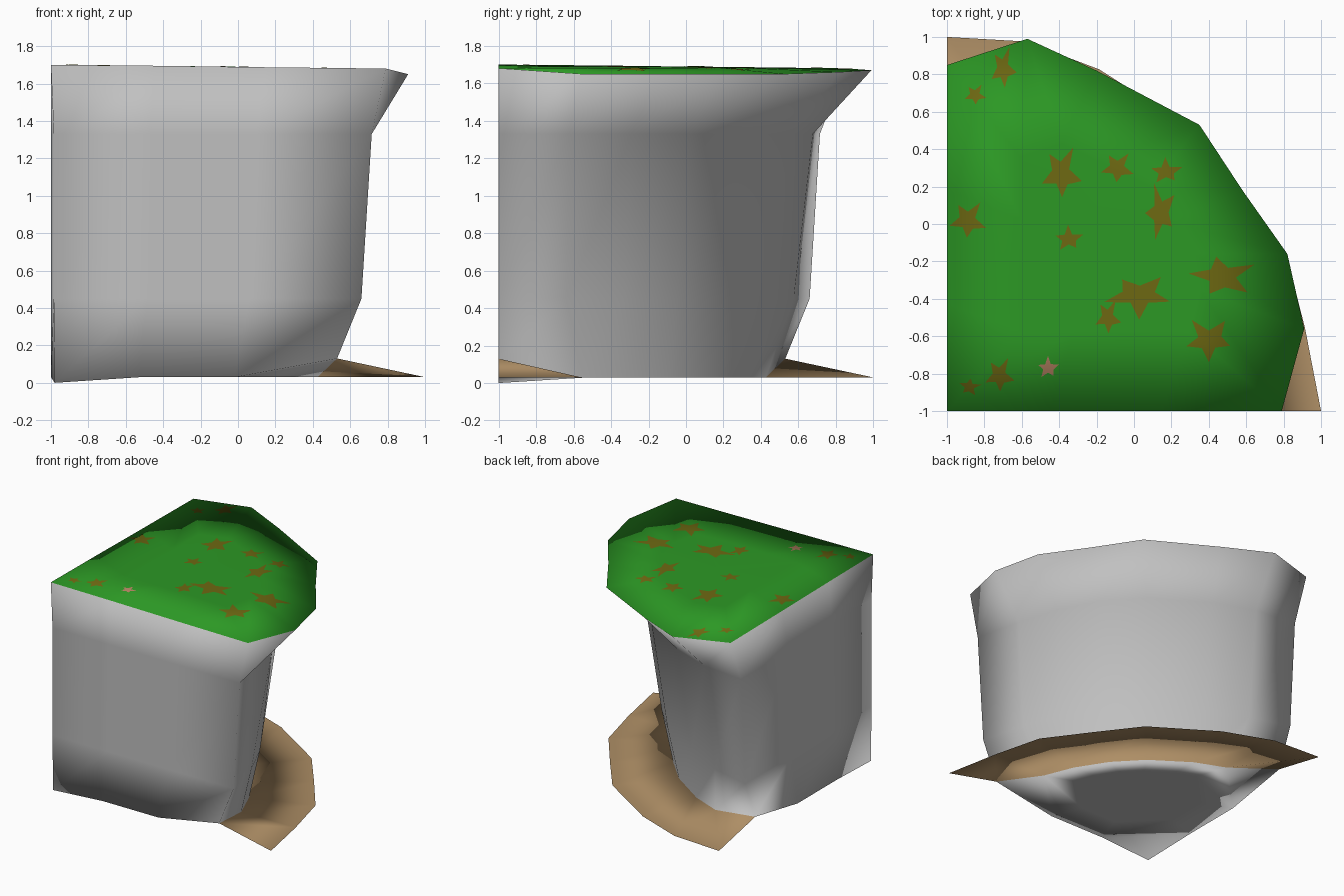
import bpy, bmesh, math
from mathutils import Vector
from mathutils.bvhtree import BVHTree

if "Cube" in bpy.data.objects:
    bpy.data.objects.remove(bpy.data.objects["Cube"])


def material(name, r, g, b):
    m = bpy.data.materials.new(name)
    m.diffuse_color = (r, g, b, 1)
    m.use_nodes = True
    m.node_tree.nodes["Principled BSDF"].inputs["Base Color"].default_value = m.diffuse_color
    return m


rock = material("grey rock", 0.53, 0.53, 0.53)
grass = material("green grass", 0.025, 0.315, 0.018)
sand = material("tan sand", 0.42, 0.27, 0.13)
olive = material("olive leaf", 0.155, 0.14, 0.006)
pink = material("faded leaf", 0.45, 0.22, 0.12)


def polar(angle, r, z):
    # point measured from the square inner corner
    a = math.radians(angle)
    return (r * math.cos(a) - 1, r * math.sin(a) - 1, z)


def ring(corner, arc, z_straight):
    # closed section: corner, two front points, outer arc, two left points
    a, b = arc[0][0] + 1, arc[-1][1] + 1
    z1, z2 = z_straight
    return [corner, (-1 + a * 0.31, -1, z1), (-1 + a * 0.64, -1, z2), *arc,
            (-1, -1 + b * 0.64, z2), (-1, -1 + b * 0.31, z1)]


angles = [0, 13, 25, 37, 49, 66, 78, 90]
base_angles = [0, 17, 27, 38, 49, 63, 73, 90]
base_arc = [polar(a, 1.53 if a in (0, 90) else 1.49, 0.13 if a in (0, 90) else 0.03)
            for a in base_angles]
rim_arc = [(0.79, -1, 1.68), (0.91, -0.56, 1.65), (0.82, -0.16, 1.65), (0.58, 0.18, 1.65),
           (0.35, 0.53, 1.65), (-0.2, 0.82, 1.66), (-0.57, 0.99, 1.67), (-1, 0.85, 1.68)]

rings = [ring((-0.98, -1, 0.0), base_arc, (0.03, 0.03))]
wall_low = [1.66, 1.61, 1.58, 1.575, 1.575, 1.58, 1.61, 1.66]
wall_high = [1.715, 1.665, 1.68, 1.70, 1.70, 1.70, 1.715, 1.715]
for radii, z in ((wall_low, 0.45), (wall_high, 1.33)):
    arc = [polar(a, r, z) for a, r in zip(angles, radii)]
    rings.append(ring((-0.985, -1, z), arc, (z, z)))
rings.append(ring((-1, -1, 1.70), rim_arc, (1.695, 1.687)))

# Rock wall, grass top and sand apron share one smooth surface
bm = bmesh.new()
rows = [[bm.verts.new(p) for p in rg] for rg in rings]
n = len(rows[0])


def face(verts, mat):
    f = bm.faces.new(verts)
    f.material_index = mat
    f.smooth = True


def band(low, high, mat):
    for i in range(len(low)):
        j = (i + 1) % len(low)
        face((low[i], low[j], high[j], high[i]), mat)


for low, high in zip(rows, rows[1:]):
    band(low, high, 0)

# Grass: one inner ring and a centre fan
mid = Vector((-0.2, -0.15, 1.69))
inner = []
for v in rows[-1]:
    p = mid.lerp(v.co, 0.5)
    p.z = 1.69 if v.co.z > 1.68 else 1.682
    inner.append(bm.verts.new(p))
band(rows[-1], inner, 1)
hub = bm.verts.new(mid)
for i in range(n):
    face((inner[i], inner[(i + 1) % n], hub), 1)

# Underside: dipping corner, two raised end triangles, flat inset middle
b = rows[0]
face((b[0], b[-1], b[1]), 0)
face((b[2], b[4], b[3]), 0)
face((b[10], b[11], b[9]), 0)
loop = [b[1], b[12], b[11]] + [b[i] for i in range(9, 3, -1)] + [b[2]]
centre = Vector((-0.3, -0.3, 0.03))
inset = [bm.verts.new(centre.lerp(v.co, 0.65)) for v in loop]
band(loop, inset, 0)
face(inset, 0)

# Sand apron spreading out from the foot of the curved wall
apron_r = [2, 1.965, 2, 1.96, 2, 2, 2.02, 2]
outer = [bm.verts.new(polar(a, r, 0.03)) for a, r in zip(angles, apron_r)]
for i in range(7):
    face((b[3 + i], outer[i], outer[i + 1], b[4 + i]), 2)

bm.normal_update()
tree = BVHTree.FromBMesh(bm)
mesh = bpy.data.meshes.new("cliff_corner")
bm.to_mesh(mesh)
bm.free()
for m in (rock, grass, sand):
    mesh.materials.append(m)
cliff = bpy.data.objects.new("cliff_corner", mesh)
bpy.context.collection.objects.link(cliff)


# Fallen leaves: thin five-lobed patches lying on the grass, shaded like it
def leaf(name, x, y, sx, sy, turn, mat):
    lm = bmesh.new()

    def on_grass(px, py):
        hit = tree.ray_cast(Vector((px, py, 3)), Vector((0, 0, -1)))[0]
        return lm.verts.new((px, py, (hit.z if hit else 1.68) + 0.003))

    c = on_grass(x, y)
    edge = []
    lobes = [1.1, 0.42, 0.9, 0.45, 1.0, 0.42, 0.85, 0.5, 1.05, 0.42]
    for k, r in enumerate(lobes):
        a = turn + k * math.pi / 5
        edge.append(on_grass(x + sx * r * math.cos(a), y + sy * r * math.sin(a)))
    for k in range(10):
        lm.faces.new((c, edge[k], edge[(k + 1) % 10])).smooth = True
    bmesh.ops.subdivide_edges(lm, edges=lm.edges[:], cuts=1, use_grid_fill=True)
    for v in lm.verts:
        hit = tree.ray_cast(Vector((v.co.x, v.co.y, 3)), Vector((0, 0, -1)))[0]
        v.co.z = (hit.z if hit else 1.68) + 0.003
    me = bpy.data.meshes.new(name)
    lm.to_mesh(me)
    lm.free()
    me.materials.append(mat)
    ob = bpy.data.objects.new(name, me)
    bpy.context.collection.objects.link(ob)
    mod = ob.modifiers.new("grass_normals", 'DATA_TRANSFER')
    mod.object = cliff
    mod.use_loop_data = True
    mod.data_types_loops = {'CUSTOM_NORMAL'}
    mod.loop_mapping = 'POLYINTERP_NEAREST'


leaves = [(-0.39, 0.27, .11, .15, 1.0), (-0.09, 0.3, .09, .09, 0.9),
          (0.17, 0.28, .09, .07, 1.6), (0.14, 0.06, .09, .15, 1.9),
          (-0.35, -0.08, .08, .07, 1.6), (0.03, -0.38, .19, .12, 4.7),
          (0.47, -0.28, .18, .12, 0.5), (-0.14, -0.5, .07, .10, 1.0),
          (0.40, -0.62, .14, .12, 2.2), (-0.89, 0.02, .10, .11, 0.9),
          (-0.70, 0.83, .07, .12, 1.1), (-0.85, 0.69, .06, .06, 1.0),
          (-0.72, -0.81, .08, .10, 1.0), (-0.88, -0.87, .06, .05, 0.2)]
for i, args in enumerate(leaves):
    leaf(f"leaf_{i + 1}", *args, olive)
leaf("faded_leaf", -0.46, -0.77, .06, .06, math.pi / 2, pink)
